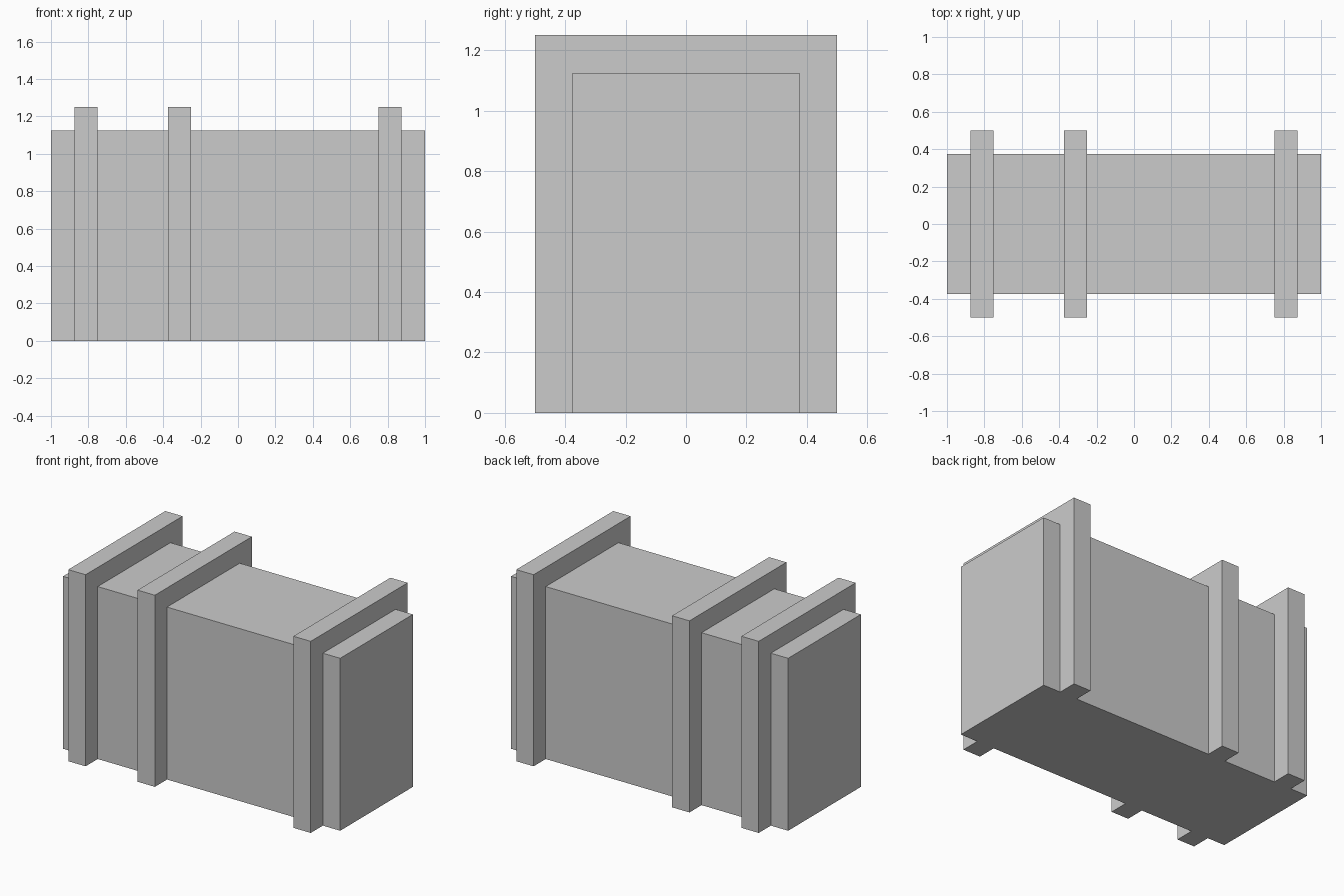
import bpy
import bmesh

if "Cube" in bpy.data.objects:
    bpy.data.objects.remove(bpy.data.objects["Cube"])

BODY_Y, BODY_Z = 0.375, 1.125
BAND_Y, BAND_Z = 0.5, 1.25


def extrude_profile(name, profile, x0, x1):
    """Extrude a (y, z) outline along x from x0 to x1."""
    bm = bmesh.new()
    face = bm.faces.new([bm.verts.new((x0, y, z)) for y, z in profile])
    geom = bmesh.ops.extrude_face_region(bm, geom=[face])["geom"]
    verts = [g for g in geom if isinstance(g, bmesh.types.BMVert)]
    bmesh.ops.translate(bm, verts=verts, vec=(x1 - x0, 0, 0))
    bmesh.ops.recalc_face_normals(bm, faces=bm.faces)
    mesh = bpy.data.meshes.new(name)
    bm.to_mesh(mesh)
    bm.free()
    obj = bpy.data.objects.new(name, mesh)
    bpy.context.collection.objects.link(obj)
    return obj


def arch(half_width, height):
    return [(-half_width, 0), (-half_width, height),
            (half_width, height), (half_width, 0)]


# Main block
extrude_profile("body", arch(BODY_Y, BODY_Z), -1, 1)

# Raised bands wrapping the sides and top, flush with the base
band_profile = arch(BAND_Y, BAND_Z) + arch(BODY_Y, BODY_Z)[::-1]
for name, x in (("left_band", -0.875), ("middle_band", -0.375), ("right_band", 0.75)):
    extrude_profile(name, band_profile, x, x + 0.125)
